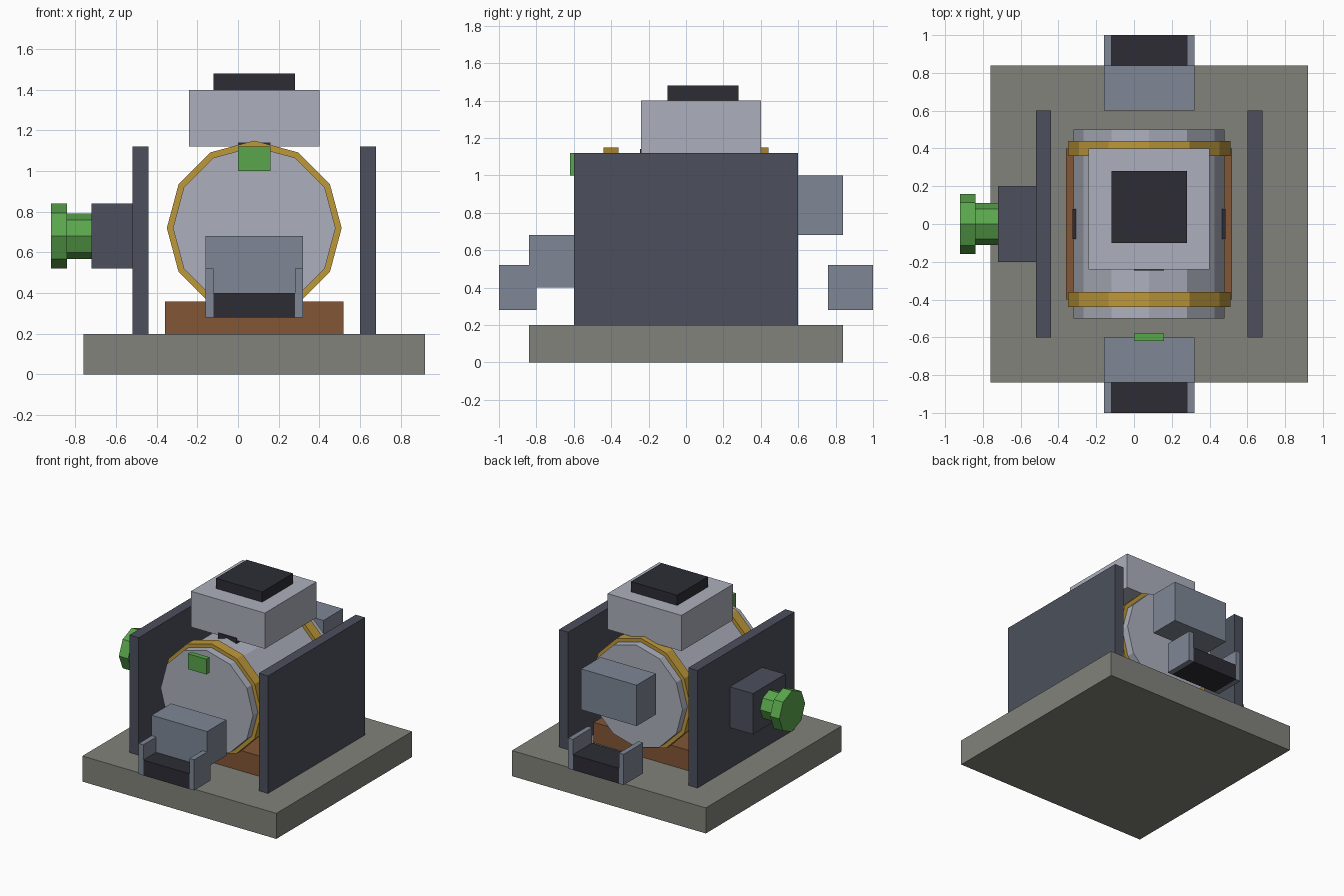
import bpy, math

if "Cube" in bpy.data.objects:
    bpy.data.objects.remove(bpy.data.objects["Cube"])


def lin(c):
    c /= 255
    return c / 12.92 if c <= 0.04045 else ((c + 0.055) / 1.055) ** 2.4


def material(name, r, g, b):
    m = bpy.data.materials.new(name)
    m.diffuse_color = (lin(r), lin(g), lin(b), 1)
    m.use_nodes = True
    m.node_tree.nodes["Principled BSDF"].inputs["Base Color"].default_value = m.diffuse_color
    return m


stone = material("stone_grey", 130, 130, 123)
steel = material("light_steel", 172, 176, 188)
blue = material("blue_grey", 126, 135, 149)
slate = material("dark_slate", 76, 80, 92)
black = material("near_black", 45, 44, 53)
green = material("green", 90, 166, 76)
gold = material("gold", 190, 152, 58)
brown = material("brown", 130, 86, 54)


def finish(name, mat):
    ob = bpy.context.object
    ob.name = ob.data.name = name
    ob.data.materials.append(mat)
    return ob


def box(name, mat, x, y, z):
    """Box from its (low, high) range on each axis."""
    bpy.ops.mesh.primitive_cube_add(size=1)
    ob = finish(name, mat)
    rng = (x, y, z)
    for v in ob.data.vertices:
        v.co = [r[0] if c < 0 else r[1] for c, r in zip(v.co, rng)]
    return ob


def drum(name, mat, axis, sides, radius, length, centre):
    """Faceted cylinder along x or y."""
    rot = (math.pi / 2, 0, 0) if axis == "y" else (0, math.pi / 2, 0)
    bpy.ops.mesh.primitive_cylinder_add(vertices=sides, radius=radius, depth=length,
                                        location=centre, rotation=rot)
    return finish(name, mat)


# Base and cradle
box("base_plate", stone, (-0.76, 0.92), (-0.84, 0.84), (0, 0.2))
box("cradle", brown, (-0.36, 0.52), (-0.4, 0.4), (0.2, 0.36))

# Barrel with two bands
drum("barrel", steel, "y", 12, 0.40, 1.0, (0.08, 0, 0.72))
for label, y in (("front", -0.4), ("back", 0.4)):
    drum(label + "_band", gold, "y", 12, 0.43, 0.08, (0.08, y, 0.72))

# Small dark fittings that just break the barrel surface
box("side_fitting", black, (-0.325, 0.485), (-0.08, 0.08), (0.67, 0.77))
box("top_fitting", black, (0, 0.16), (-0.247, -0.08), (1.0, 1.14))

# Side panels
box("left_panel", slate, (-0.52, -0.44), (-0.6, 0.6), (0.2, 1.12))
box("right_panel", slate, (0.60, 0.68), (-0.6, 0.6), (0.2, 1.12))

# Top housing and cap
box("top_housing", steel, (-0.24, 0.40), (-0.24, 0.40), (1.12, 1.40))
box("top_cap", black, (-0.12, 0.28), (-0.10, 0.28), (1.40, 1.48))

# Knob on the left panel
box("knob_mount", slate, (-0.72, -0.52), (-0.2, 0.2), (0.52, 0.84))
drum("knob_neck", green, "x", 8, 0.112, 0.12, (-0.78, 0, 0.68))
drum("knob_head", green, "x", 8, 0.16, 0.08, (-0.88, 0, 0.68))

# Indicator plate at the front
box("indicator", green, (0, 0.16), (-0.62, -0.58), (1.0, 1.12))

# Chutes and trays at both ends
for label, body_y, tray_y, body_z in (
        ("front", (-0.84, -0.60), (-1.0, -0.80), (0.40, 0.68)),
        ("back", (0.60, 0.84), (0.76, 1.0), (0.68, 1.0))):
    box(label + "_chute", blue, (-0.16, 0.32), body_y, body_z)
    box(label + "_tray", black, (-0.12, 0.28), tray_y, (0.28, 0.40))
    box(label + "_tray_left_side", blue, (-0.16, -0.12), tray_y, (0.28, 0.52))
    box(label + "_tray_right_side", blue, (0.28, 0.32), tray_y, (0.28, 0.52))
